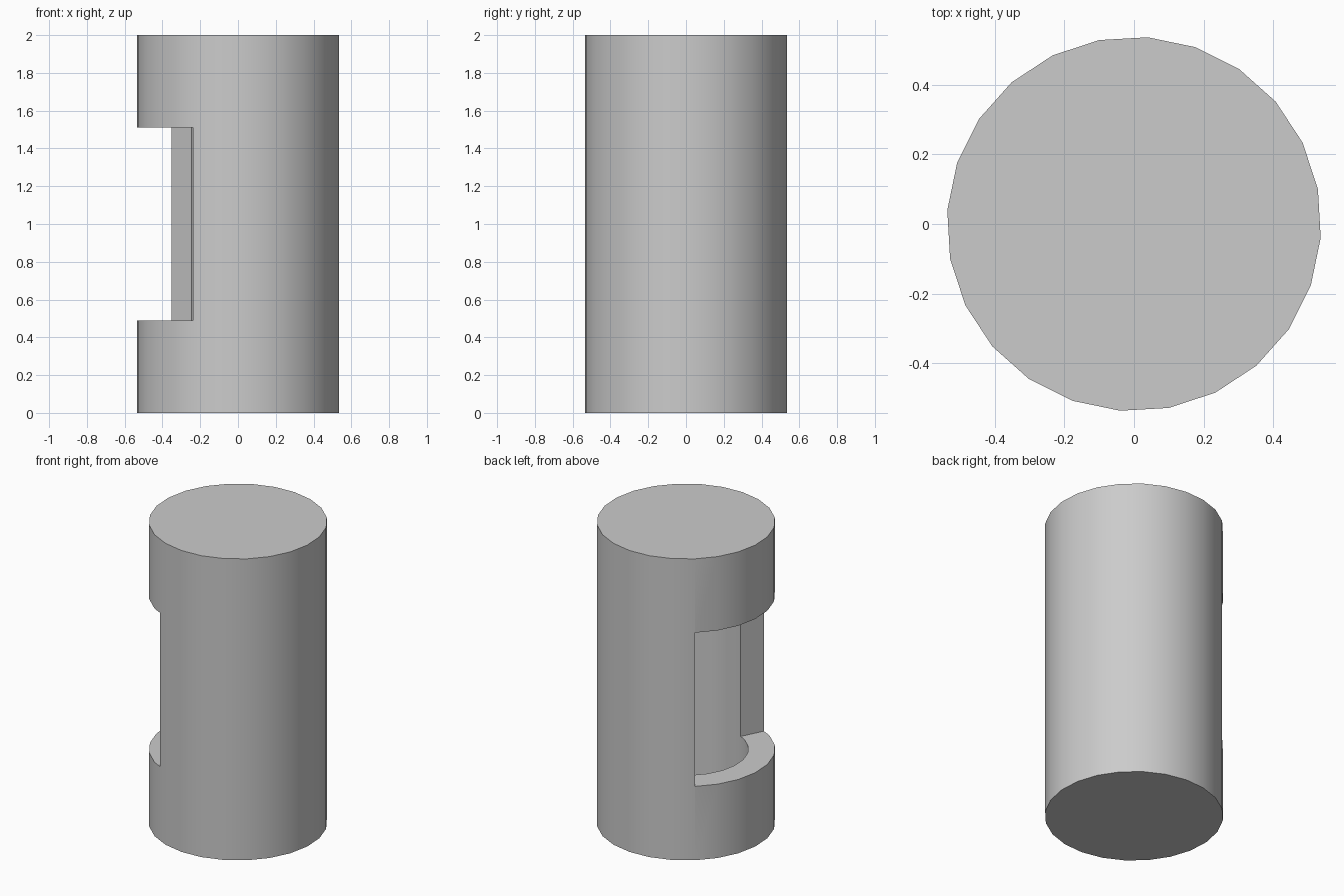
import bpy, bmesh
from math import radians, cos, sin

if "Cube" in bpy.data.objects:
    bpy.data.objects.remove(bpy.data.objects["Cube"])

R_OUT, R_IN = 0.537, 0.376
SIDES, TURN = 24, -4.2           # outline facets and their rotation
FLOOR = 0.11                     # thickness of the closed ends
WIN_LOW, WIN_HIGH = 0.49, 1.51   # window heights
WIN_START, WIN_END = 130.82, 243.3  # window directions in degrees


def polar(r, deg):
    return (r * cos(radians(deg)), r * sin(radians(deg)))


def prism(name, outline, z0, z1):
    """Extrude a flat outline from z0 to z1."""
    bm = bmesh.new()
    face = bm.faces.new([bm.verts.new((x, y, z0)) for x, y in outline])
    top = bmesh.ops.extrude_face_region(bm, geom=[face])["geom"]
    verts = [g for g in top if isinstance(g, bmesh.types.BMVert)]
    bmesh.ops.translate(bm, verts=verts, vec=(0, 0, z1 - z0))
    bmesh.ops.recalc_face_normals(bm, faces=bm.faces)
    mesh = bpy.data.meshes.new(name)
    bm.to_mesh(mesh)
    bm.free()
    obj = bpy.data.objects.new(name, mesh)
    bpy.context.collection.objects.link(obj)
    return obj


def ring(r):
    return [polar(r, TURN + 360 / SIDES * i) for i in range(SIDES)]


def cut(target, cutter):
    cutter.hide_render = True
    bpy.context.view_layer.objects.active = target
    mod = target.modifiers.new("cut", 'BOOLEAN')
    mod.operation = 'DIFFERENCE'
    mod.solver = 'EXACT'
    mod.object = cutter
    bpy.ops.object.modifier_apply(modifier=mod.name)
    bpy.data.objects.remove(cutter)


# closed drum
drum = prism("hollow_drum", ring(R_OUT), 0, 2)

# hollow inside
cut(drum, prism("bore_cutter", ring(R_IN), FLOOR, 2 - FLOOR))

# side window, a wedge opening from the axis
middle = (WIN_START + WIN_END) / 2
wedge = [(0, 0), polar(1, WIN_START), polar(1.5, middle), polar(1, WIN_END)]
cut(drum, prism("window_cutter", wedge, WIN_LOW, WIN_HIGH))

# smooth round walls, sharp rims
bpy.ops.object.select_all(action='DESELECT')
drum.select_set(True)
bpy.context.view_layer.objects.active = drum
bpy.ops.object.shade_smooth_by_angle(angle=radians(30))
